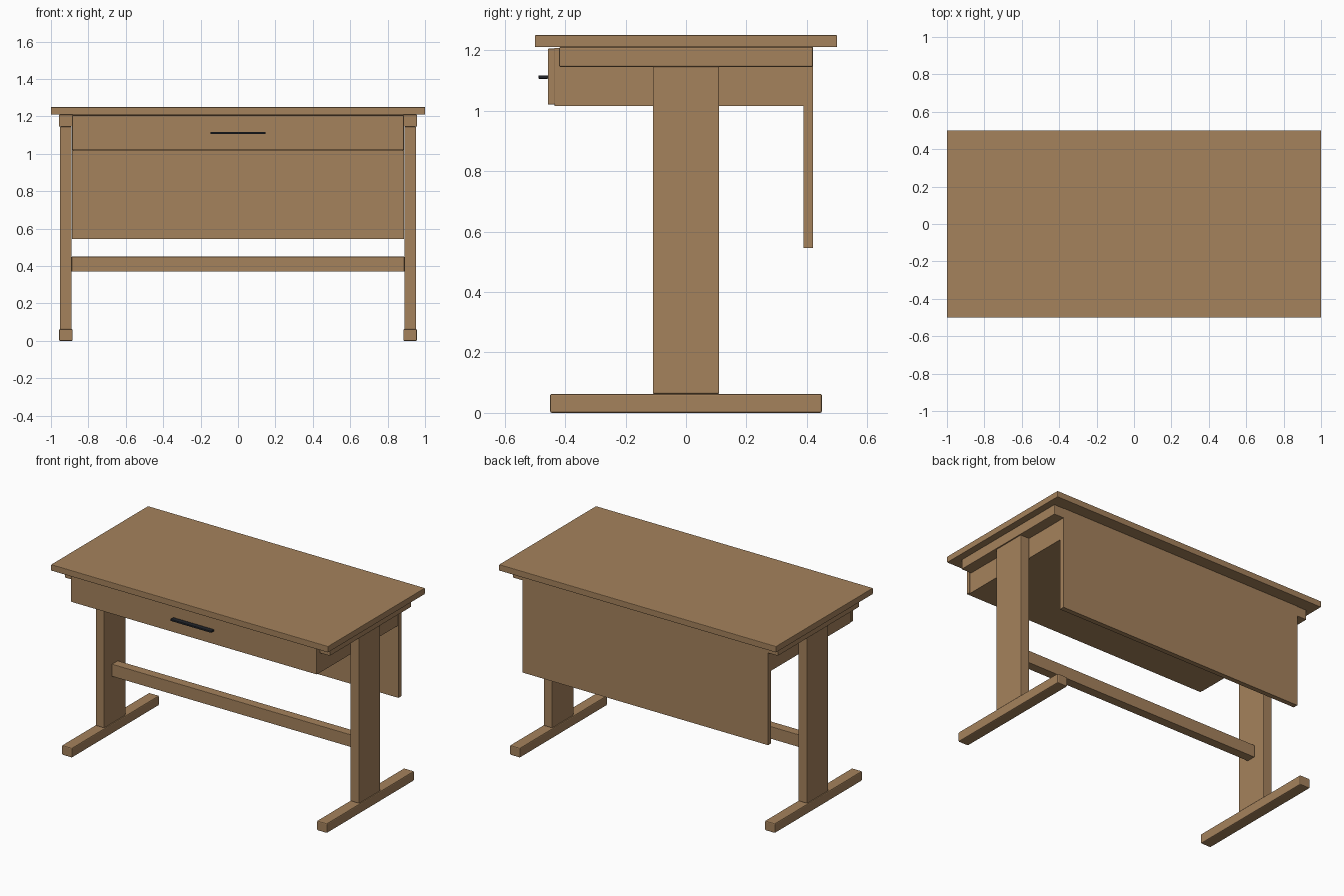
import bpy
import bmesh

cube = bpy.data.objects.get("Cube")
if cube:
    bpy.data.objects.remove(cube, do_unlink=True)


def make_material(name, color, roughness):
    mat = bpy.data.materials.new(name)
    mat.use_nodes = True
    mat.diffuse_color = color
    bsdf = next(n for n in mat.node_tree.nodes if n.type == "BSDF_PRINCIPLED")
    bsdf.inputs["Base Color"].default_value = color
    bsdf.inputs["Roughness"].default_value = roughness
    return mat


wood = make_material("warm wood", (0.376, 0.223, 0.107, 1), 0.6)
black = make_material("black metal", (0.015, 0.017, 0.022, 1), 0.4)


def box(name, x, y, z, mat=wood, bevel=0.0):
    """Box from (min, max) ranges, with optional softened edges."""
    bm = bmesh.new()
    bmesh.ops.create_cube(bm, size=1)
    for v in bm.verts:
        for i, (lo, hi) in enumerate((x, y, z)):
            v.co[i] = hi if v.co[i] > 0 else lo
    mesh = bpy.data.meshes.new(name)
    bm.to_mesh(mesh)
    bm.free()
    mesh.materials.append(mat)
    obj = bpy.data.objects.new(name, mesh)
    bpy.context.collection.objects.link(obj)
    if bevel:
        mod = obj.modifiers.new("soft edges", "BEVEL")
        mod.width = bevel
        mod.segments = 2
    return obj


# Desktop
box("desktop", (-1, 1), (-0.5, 0.5), (1.21, 1.25), bevel=0.003)

# Two T-shaped leg frames
for side, s in (("left", 1), ("right", -1)):
    wide = sorted((s * 0.884, s * 0.957))
    narrow = sorted((s * 0.889, s * 0.952))
    box(f"{side}_foot", wide, (-0.45, 0.45), (0.0, 0.063), bevel=0.006)
    box(f"{side}_leg_column", narrow, (-0.11, 0.11), (0.063, 1.145), bevel=0.004)
    box(f"{side}_top_rail", wide, (-0.42, 0.42), (1.145, 1.21), bevel=0.004)

# Stretcher between the columns
box("stretcher", (-0.889, 0.889), (-0.03, 0.03), (0.37, 0.45), bevel=0.002)

# Drawer: body, front panel and bar handle
box("drawer_body", (-0.883, 0.883), (-0.435, 0.39), (1.016, 1.208))
box("drawer_front", (-0.887, 0.887), (-0.457, -0.433), (1.02, 1.205), bevel=0.003)
box("drawer_handle", (-0.148, 0.148), (-0.488, -0.456), (1.105, 1.117), black, bevel=0.003)

# Modesty panel at the back
box("modesty_panel", (-0.887, 0.887), (0.388, 0.42), (0.545, 1.21))
